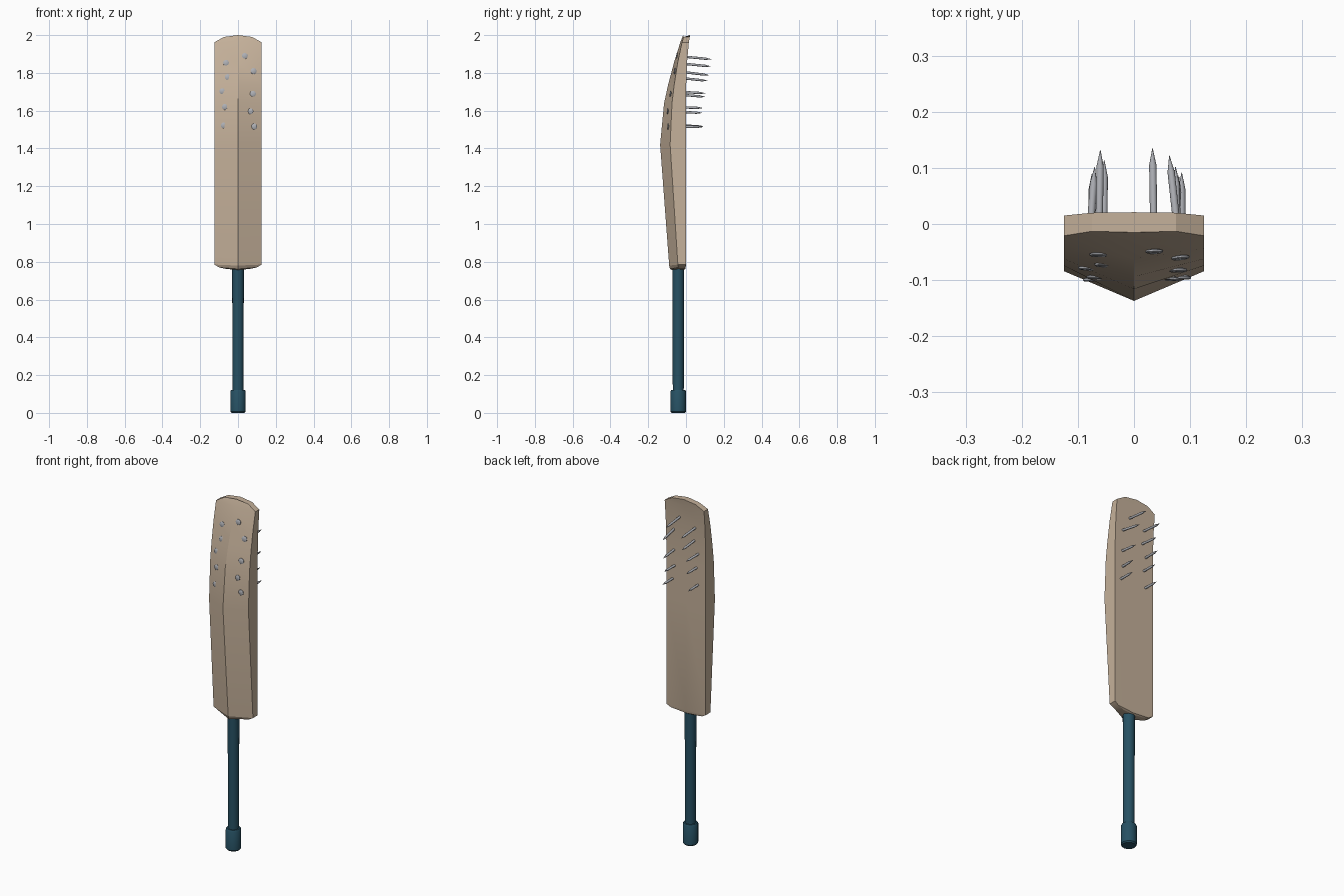
import bpy, bmesh, math
from mathutils import Vector

if "Cube" in bpy.data.objects:
    bpy.data.objects.remove(bpy.data.objects["Cube"])


def material(name, rgb):
    m = bpy.data.materials.new(name)
    m.diffuse_color = (*rgb, 1)
    m.use_nodes = True
    m.node_tree.nodes["Principled BSDF"].inputs["Base Color"].default_value = m.diffuse_color
    return m


wood = material("tan wood", (0.56, 0.44, 0.325))
teal = material("dark teal grip", (0.02, 0.082, 0.125))
steel = material("nail steel", (0.42, 0.43, 0.46))


def finish(name, bm, mat, angle=30):
    bmesh.ops.recalc_face_normals(bm, faces=bm.faces[:])
    me = bpy.data.meshes.new(name)
    bm.to_mesh(me)
    bm.free()
    me.materials.append(mat)
    ob = bpy.data.objects.new(name, me)
    bpy.context.collection.objects.link(ob)
    bpy.ops.object.select_all(action='DESELECT')
    ob.select_set(True)
    bpy.context.view_layer.objects.active = ob
    bpy.ops.object.shade_smooth_by_angle(angle=math.radians(angle))
    return ob


def skin(bm, rings):
    # join consecutive closed rings and cap both ends
    loops = [[bm.verts.new(p) for p in r] for r in rings]
    n = len(loops[0])
    for a, b in zip(loops, loops[1:]):
        for i in range(n):
            j = (i + 1) % n
            bm.faces.new((a[i], a[j], b[j], b[i]))
    bm.faces.new(loops[0])
    bm.faces.new(loops[-1])


def lathe(name, start, direction, profile, sides, mat):
    # profile holds (radius, distance along the axis)
    d = Vector(direction).normalized()
    q = d.to_track_quat('Z', 'Y')
    s = Vector(start)
    rings = [[s + q @ Vector((r * math.cos(2 * math.pi * i / sides),
                              r * math.sin(2 * math.pi * i / sides), t))
              for i in range(sides)] for r, t in profile]
    bm = bmesh.new()
    skin(bm, rings)
    return finish(name, bm, mat, 40)


# Blade sections: z at edge, z at centre, half width, back y, edge y, spine y
sections = [
    (0.762, 0.757, 0.060, -0.012, -0.040, -0.074),
    (0.770, 0.762, 0.100, -0.004, -0.040, -0.085),
    (0.785, 0.780, 0.125, 0.000, -0.043, -0.089),
    (1.42, 1.42, 0.125, 0.000, -0.084, -0.137),
    (1.64, 1.64, 0.125, 0.000, -0.074, -0.116),
    (1.74, 1.74, 0.125, 0.001, -0.062, -0.094),
    (1.86, 1.86, 0.125, 0.006, -0.043, -0.062),
    (1.962, 1.962, 0.125, 0.015, -0.021, -0.030),
    (1.990, 2.0, 0.075, 0.020, -0.013, -0.015),
]
bm = bmesh.new()
skin(bm, [[(-w, b, z), (0, b + 0.001 * (z > 1.98), zc), (w, b, z),
           (w, e, z), (0, s, zc), (-w, e, z)]
          for z, zc, w, b, e, s in sections])
finish("blade", bm, wood, 20)


def blade_front(x, z):
    # y of the front surface at a point of the blade
    for lo, hi in zip(sections, sections[1:]):
        if lo[0] <= z <= hi[0]:
            t = (z - lo[0]) / (hi[0] - lo[0])
            edge = lo[4] + t * (hi[4] - lo[4])
            spine = lo[5] + t * (hi[5] - lo[5])
            return spine + (edge - spine) * abs(x) / 0.125


# Handle and pommel
AXIS_Y = -0.041
lathe("handle", (0, AXIS_Y, 0.1), (0, 0, 1),
      [(0.029, 0), (0.031, 0.67)], 16, teal)
lathe("handle_pommel", (0, AXIS_Y, 0), (0, 0, 1),
      [(0.035, 0), (0.041, 0.007), (0.041, 0.113), (0.036, 0.122)], 16, teal)

# Nails through the blade: head x, head z, tip x, tip y, tip z
nails = [
    (0.036, 1.89, 0.033, 0.135, 1.872),
    (-0.063, 1.853, -0.060, 0.132, 1.834),
    (0.083, 1.81, 0.063, 0.122, 1.788),
    (-0.054, 1.778, -0.053, 0.114, 1.758),
    (-0.083, 1.703, -0.070, 0.102, 1.692),
    (0.079, 1.69, 0.074, 0.102, 1.673),
    (-0.069, 1.62, -0.064, 0.090, 1.614),
    (0.066, 1.597, 0.080, 0.086, 1.588),
    (-0.075, 1.522, -0.075, 0.089, 1.518),
    (0.086, 1.516, 0.085, 0.092, 1.514),
]
for i, (hx, hz, tx, ty, tz) in enumerate(nails):
    head = Vector((hx, blade_front(hx, hz) - 0.004, hz))
    axis = Vector((tx, ty, tz)) - head
    L = axis.length
    lathe(f"nail_{i + 1}", head, axis,
          [(0.013, 0), (0.016, 0.002), (0.016, 0.005), (0.0065, 0.008),
           (0.0065, L - 0.03), (0.0004, L)], 10, steel)
